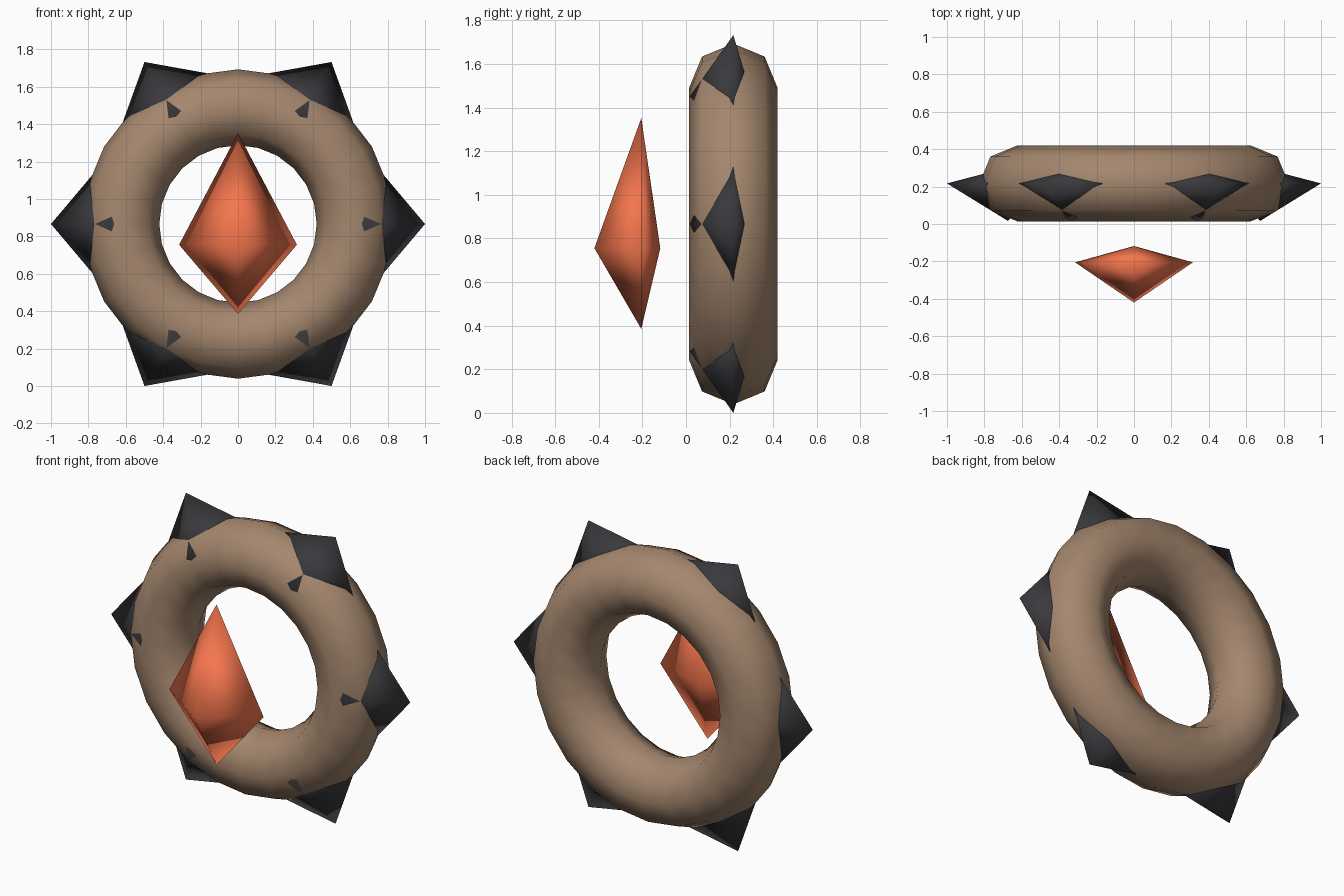
import bpy, math
from mathutils import Matrix, Vector

if "Cube" in bpy.data.objects:
    bpy.data.objects.remove(bpy.data.objects["Cube"])

CENTRE = Vector((0, 0.217, 0.866))


def material(name, rgb):
    m = bpy.data.materials.new(name)
    m.diffuse_color = (*rgb, 1)
    m.use_nodes = True
    m.node_tree.nodes["Principled BSDF"].inputs["Base Color"].default_value = m.diffuse_color
    return m


def crystal(name, mat, up, down, half_width, front, back, matrix):
    """Lopsided octahedron: points up/down z, shallow back, deeper front."""
    verts = [(0, 0, up), (0, 0, -down),
             (half_width, 0, 0), (0, back, 0), (-half_width, 0, 0), (0, -front, 0)]
    faces = []
    for i in range(4):
        a, b = 2 + i, 2 + (i + 1) % 4
        faces += [(0, b, a), (1, a, b)]
    faces = [f[::-1] for f in faces]
    # wind the faces outward
    fixed = []
    for f in faces:
        p, q, r = (Vector(verts[k]) for k in f)
        fixed.append(f if (q - p).cross(r - p).dot(p + q + r) > 0 else f[::-1])
    mesh = bpy.data.meshes.new(name)
    mesh.from_pydata(verts, [], fixed)
    mesh.materials.append(mat)
    mesh.transform(matrix)
    mesh.shade_smooth()
    obj = bpy.data.objects.new(name, mesh)
    bpy.context.collection.objects.link(obj)
    return obj


brown = material("brown", (0.376, 0.242, 0.156))
orange = material("orange", (0.91, 0.18, 0.075))
dark = material("dark", (0.042, 0.042, 0.048))

# upright ring
bpy.ops.mesh.primitive_torus_add(major_segments=24, minor_segments=8,
                                 major_radius=0.624, minor_radius=0.203,
                                 location=CENTRE, rotation=(math.pi / 2, 0, 0))
ring = bpy.context.object
ring.name = "ring"
ring.data.materials.append(brown)
ring.data.shade_smooth()

# six spikes around the rim, pointing outward
for i in range(6):
    turn = Matrix.Rotation(math.radians(90 + 60 * i), 4, 'Y')
    place = Matrix.Translation(CENTRE) @ turn @ Matrix.Translation((0, 0, 0.675))
    crystal(f"spike_{i + 1}", dark, 0.325, 0.20, 0.385, 0.20, 0.085, place)

# floating gem in front of the ring
crystal("gem", orange, 0.597, 0.37, 0.315, 0.215, 0.087,
        Matrix.Translation((0, -0.205, 0.755)))
